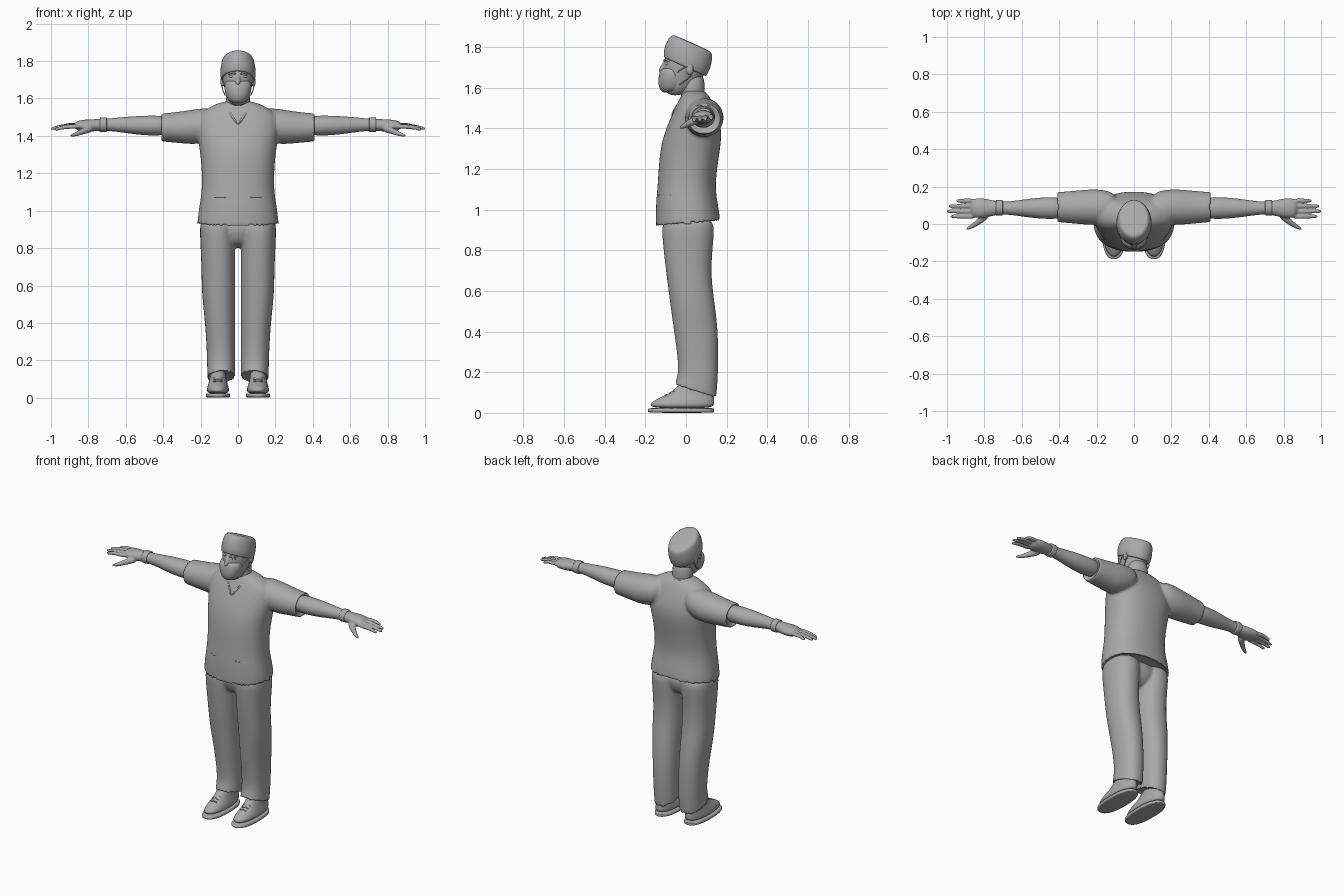
import bpy, bmesh, math
from mathutils import Vector, Matrix

if "Cube" in bpy.data.objects:
    bpy.data.objects.remove(bpy.data.objects["Cube"])

grey = bpy.data.materials.new("plain_grey")
grey.use_nodes = True
grey.diffuse_color = (.4, .4, .4, 1)
grey.node_tree.nodes["Principled BSDF"].inputs["Base Color"].default_value = grey.diffuse_color


def skin(bm, loops):
    """Bridge equal vertex loops and close both ends."""
    count = len(loops[0])
    for low, high in zip(loops, loops[1:]):
        for i in range(count):
            j = (i + 1) % count
            bm.faces.new((low[i], low[j], high[j], high[i]))
    bm.faces.new(loops[0][::-1])
    bm.faces.new(loops[-1])


def circle(count):
    return [(math.cos(math.tau * i / count), math.sin(math.tau * i / count)) for i in range(count)]


def loft(bm, rings, along_x=False, middle=0, inner=None, side=1, power=2.0, tilt=0, tilt_below=9):
    """Oval sections, each given as (position, half width, low edge, high edge)."""
    loops = []
    for position, half, low, high in rings:
        centre = middle if inner is None else inner + half
        loop = []
        for c, s in circle(24):
            across = centre + half * math.copysign(abs(c) ** (2 / power), c)
            offset = (high - low) / 2 * math.copysign(abs(s) ** (2 / power), s)
            other = (low + high) / 2 + offset
            if along_x:
                point = (position * side, across, other)
            else:
                slope = tilt if position < tilt_below else 0
                point = (across * side, other, position + slope * offset)
            loop.append(bm.verts.new(point))
        loops.append(loop)
    skin(bm, loops)


def hollow(rings, depth, wall=.013):
    """Turn the first section inwards, so that the cloth has an open hem."""
    position, half, low, high = rings[0]
    inside = (position + depth, half - wall, low + wall, high - wall)
    support = (position + depth / 5, half, low, high)
    return [inside, rings[0], support] + rings[1:]


def tube(bm, points, start, end=None, count=8):
    """Round tube through points, its radius running from start to end."""
    points = [Vector(p) for p in points]
    end = end or start
    last = len(points) - 1
    loops = []
    for k, point in enumerate(points):
        way = points[min(k + 1, last)] - points[max(k - 1, 0)]
        u = (way.orthogonal() if k == 0 else u - u.project(way)).normalized()
        v = way.normalized().cross(u)
        radius = start + (end - start) * k / last
        loops.append([bm.verts.new(point + radius * (u * c + v * s)) for c, s in circle(count)])
    skin(bm, loops)


def ball(bm, centre, size):
    shape = Matrix.Translation(centre) @ Matrix.Diagonal((*size, 1))
    bmesh.ops.create_uvsphere(bm, u_segments=16, v_segments=10, radius=1, matrix=shape)


def finish(name, bm, mirror=False, voxel=None):
    """Make a smooth object, mirrored or fused into one skin on request."""
    bmesh.ops.recalc_face_normals(bm, faces=bm.faces)
    mesh = bpy.data.meshes.new(name)
    bm.to_mesh(mesh)
    bm.free()
    mesh.materials.append(grey)
    for face in mesh.polygons:
        face.use_smooth = True
    part = bpy.data.objects.new(name, mesh)
    bpy.context.scene.collection.objects.link(part)
    if mirror:
        part.modifiers.new("mirror", "MIRROR").use_mirror_merge = False
    rounding = part.modifiers.new("rounding", "SUBSURF")
    rounding.levels = rounding.render_levels = 2
    if voxel:
        fuse = part.modifiers.new("fuse", "REMESH")
        fuse.mode, fuse.voxel_size, fuse.use_smooth_shade = "VOXEL", voxel, True
        relax = part.modifiers.new("relax", "SMOOTH")
        relax.factor, relax.iterations = .5, 5
    return part


# Shirt: torso and short sleeves with open hems
bm = bmesh.new()
torso = [(.92, .22, -.15, .17), (1.02, .21, -.15, .16), (1.12, .19, -.14, .14), (1.3, .2, -.13, .17),
         (1.4, .22, -.1, .18), (1.51, .22, -.05, .14), (1.55, .16, -.03, .12), (1.59, .08, -.01, .09)]
loft(bm, hollow(torso, .04), power=2.3, tilt=.08, tilt_below=1)
sleeve = [(.42, .08, 1.37, 1.52), (.3, .09, 1.36, 1.53), (.2, .1, 1.35, 1.55), (.08, .08, 1.4, 1.55)]
for side in (1, -1):
    loft(bm, hollow(sleeve, -.03), along_x=True, middle=.09, side=side)
shirt = finish("shirt", bm, voxel=.008)

# Neckline and pocket edges, laid on the shirt
bpy.context.view_layer.update()
worn = shirt.evaluated_get(bpy.context.evaluated_depsgraph_get())


def on_shirt(points):
    return [worn.closest_point_on_mesh(Vector(p))[1] for p in points]


bm = bmesh.new()
neckline = [(0, -.08, 1.46), (.04, -.05, 1.52), (.08, 0, 1.58), (.07, .07, 1.58), (0, .1, 1.57)]
tube(bm, on_shirt(neckline), .006)
finish("neckline_trim", bm, mirror=True)
bm = bmesh.new()
tube(bm, on_shirt([(x, -.14 + x * x * 2, 1.07) for x in (.06, .1, .14, .18)]), .003)
finish("pocket_edge", bm, mirror=True)

# Trousers: two legs with tilted cuffs, joined at the hips
bm = bmesh.new()
leg = [(.1, .075, -.06, .15), (.2, .075, -.03, .16), (.4, .08, -.06, .16), (.55, .09, -.08, .14),
       (.7, .09, -.1, .12), (.88, .095, -.12, .14), (.97, .095, -.12, .14)]
for side in (1, -1):
    loft(bm, hollow(leg, .03), inner=.015, side=side, power=2.2, tilt=-.3, tilt_below=.15)
loft(bm, [(.8, .06, -.05, .07), (.86, .16, -.1, .12), (.97, .19, -.11, .13)])
finish("trousers", bm, voxel=.008)

# Arms with palms, fingers and thumbs
bm = bmesh.new()
arm = [(.34, .06, 1.4, 1.51), (.5, .06, 1.4, 1.51), (.63, .04, 1.42, 1.5), (.72, .03, 1.43, 1.49),
       (.8, .055, 1.42, 1.49), (.88, .055, 1.43, 1.48)]
loft(bm, arm, along_x=True, middle=.085)
for k, tip in enumerate((.98, 1, .99, .95)):
    y, z = .04 + .028 * k, 1.45 + .003 * k
    tube(bm, [(.84, y, z), (.92, y, z), (tip - .01, y, z - .013), (tip + .002, y, z - .016)], .015, .008)
tube(bm, [(.78, .06, 1.44), (.82, .02, 1.43), (.86, -.01, 1.41), (.9, -.03, 1.4)], .025, .008)
finish("arm_and_hand", bm, mirror=True, voxel=.005)

# Wrist bands
bm = bmesh.new()
loft(bm, [(x, .042, 1.42, 1.5) for x in (.7, .705, .735, .74)], along_x=True, middle=.087)
finish("wrist_band", bm, mirror=True)

# Neck
bm = bmesh.new()
loft(bm, [(z, .064, -.025, .092) for z in (1.5, 1.58, 1.68)])
finish("neck", bm)

# Head with ears and nose
bm = bmesh.new()
loft(bm, [(1.56, .03, -.09, -.02), (1.6, .06, -.11, .05), (1.66, .075, -.12, .09), (1.72, .085, -.11, .11),
          (1.78, .08, -.1, .11)])
for side in (1, -1):
    ball(bm, (.085 * side, .02, 1.69), (.01, .02, .03))
tube(bm, [(0, -.09, 1.74), (0, -.11, 1.71), (0, -.13, 1.67)], .01, .016)
finish("head", bm, voxel=.005)

# Eyes and brows
bm = bmesh.new()
ball(bm, (.033, -.09, 1.717), (.015, .012, .008))
tube(bm, [(.01, -.11, 1.73), (.035, -.1, 1.74), (.055, -.08, 1.73)], .006)
finish("eye_and_brow", bm, mirror=True)

# Face mask and ear loops
bm = bmesh.new()
loft(bm, [(1.58, .04, -.1, -.02), (1.6, .06, -.13, 0), (1.65, .075, -.14, 0), (1.69, .07, -.13, -.03),
          (1.7, .04, -.12, -.06)], tilt=.25)
finish("face_mask", bm)
bm = bmesh.new()
tube(bm, [(.07, -.05, 1.67), (.085, -.01, 1.7), (.09, .03, 1.71), (.09, .04, 1.68), (.08, .01, 1.64),
          (.065, -.04, 1.61)], .003)
finish("mask_strap", bm, mirror=True)

# Cloth cap, sloping down to the back
bm = bmesh.new()
loft(bm, [(1.7, .09, -.11, .1), (1.705, .092, -.11, .1), (1.74, .097, -.11, .12), (1.79, .09, -.09, .13),
          (1.815, .08, -.07, .13), (1.82, .06, -.05, .11)], tilt=-.45)
finish("cloth_cap", bm)

# Shoes: sole, upper and laces
bm = bmesh.new()
loft(bm, [(0, .062, -.18, .14), (.005, .066, -.19, .14), (.02, .066, -.19, .14), (.025, .06, -.18, .14)],
     middle=.107, power=2.4)
finish("shoe_sole", bm, mirror=True)
bm = bmesh.new()
loft(bm, [(.02, .06, -.18, .14), (.05, .06, -.18, .14), (.08, .05, -.12, .14), (.1, .045, -.07, .13),
          (.16, .04, -.02, .12)], middle=.107, power=2.2)
finish("shoe_upper", bm, mirror=True)
bm = bmesh.new()
for k in range(3):
    y, z = -.1 + .02 * k, .085 + .01 * k
    for slant in (.01, -.01):
        tube(bm, [(.08, y + .01 - slant, z), (.107, y, z + .005), (.135, y + .01 + slant, z)], .004)
finish("shoe_laces", bm, mirror=True)
